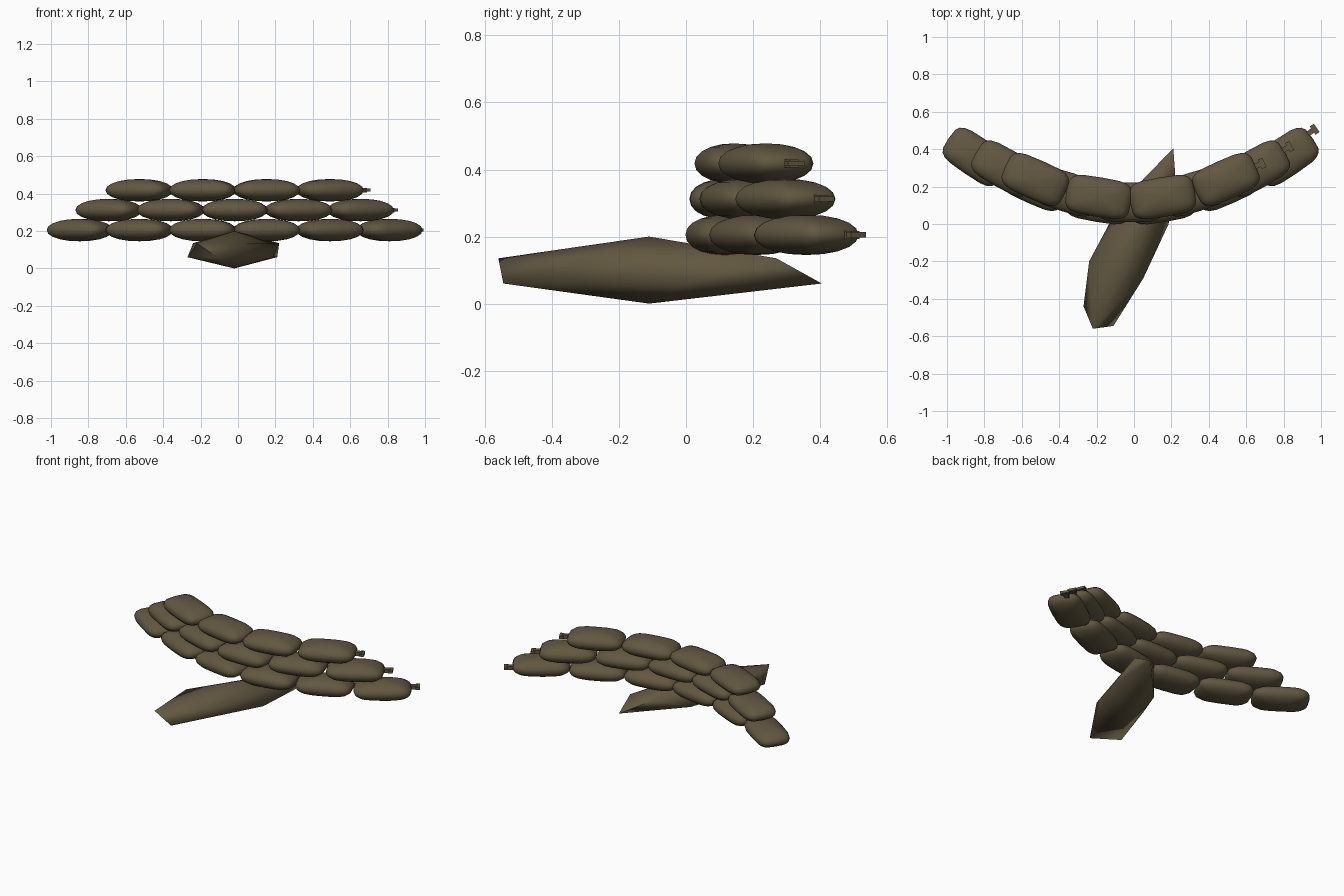
import bpy, bmesh, math
from mathutils import Matrix

if "Cube" in bpy.data.objects:
    bpy.data.objects.remove(bpy.data.objects["Cube"])

burlap = bpy.data.materials.new("brown_burlap")
burlap.diffuse_color = (0.122, 0.096, 0.052, 1)
burlap.use_nodes = True
burlap.node_tree.nodes["Principled BSDF"].inputs["Base Color"].default_value = burlap.diffuse_color


def finish(name, bm, angle):
    bmesh.ops.recalc_face_normals(bm, faces=bm.faces)
    me = bpy.data.meshes.new(name)
    bm.to_mesh(me)
    bm.free()
    me.materials.append(burlap)
    ob = bpy.data.objects.new(name, me)
    bpy.context.collection.objects.link(ob)
    bpy.ops.object.select_all(action='DESELECT')
    ob.select_set(True)
    bpy.context.view_layer.objects.active = ob
    bpy.ops.object.shade_smooth_by_angle(angle=math.radians(angle))
    return ob


def power(v, e):
    return math.copysign(abs(v) ** e, v)


def sandbag(name, place):
    # pillow: rounded rectangle in plan, lens shape from the side
    bm = bmesh.new()
    bmesh.ops.create_uvsphere(bm, u_segments=20, v_segments=10, radius=1)
    for v in bm.verts:
        r = math.hypot(v.co.x, v.co.y)
        a = math.atan2(v.co.y, v.co.x)
        s = power(r, 0.95) if r > 1e-5 else 0
        v.co = (0.176 * s * power(math.cos(a), 0.5),
                0.106 * s * power(math.sin(a), 0.5),
                0.06 * power(v.co.z, 0.95))
    finish(name, bm, 60).matrix_world = place


def tie(name, place, side):
    # short neck and wider flap at the open end of a bag
    bm = bmesh.new()
    for x, size in ((0.185, (0.05, 0.028, 0.024)), (0.212, (0.026, 0.054, 0.016))):
        m = Matrix.Translation((x, side, 0)) @ Matrix.Diagonal((*size, 1))
        bmesh.ops.create_cube(bm, size=1, matrix=m)
    finish(name, bm, 30).matrix_world = place


# three curved courses of bags, each one bag shorter and set slightly back
courses = ((6, 0.205, 0.100, 0.035), (5, 0.312, 0.116, 0.015), (4, 0.418, 0.127, 0.0))
for row, (count, z, front, side) in enumerate(courses):
    for i in range(count):
        t = (i - (count - 1) / 2) * 0.342
        u = t - 0.05 * power(t, 4)
        y = front + 0.359 * abs(u) ** 1.74
        turn = math.atan(0.8 * power(u, 0.87)) if u else 0
        place = Matrix.Translation((u - 0.018, y, z)) @ Matrix.Rotation(turn, 4, 'Z')
        sandbag(f"sandbag_row{row + 1}_{i + 1}", place)
    tie(f"bag_tie_row{row + 1}", place, side)

# long faceted mound under the wall
upper = [(-0.22, -0.56), (0.05, -0.29), (0.22, 0.27), (0.05, 0.24), (-0.24, -0.2)]
lower = [(0.21, 0.405), (-0.09, 0.08), (-0.27, -0.44), (-0.11, -0.545), (0.185, 0.0)]
bm = bmesh.new()
for x, y in upper:
    bm.verts.new((x, y, 0.135))
for x, y in lower:
    bm.verts.new((x, y, 0.06))
for z in (0.2, 0.0):
    bm.verts.new((-0.02, -0.11, z))
bmesh.ops.convex_hull(bm, input=bm.verts)
finish("mound", bm, 70)
